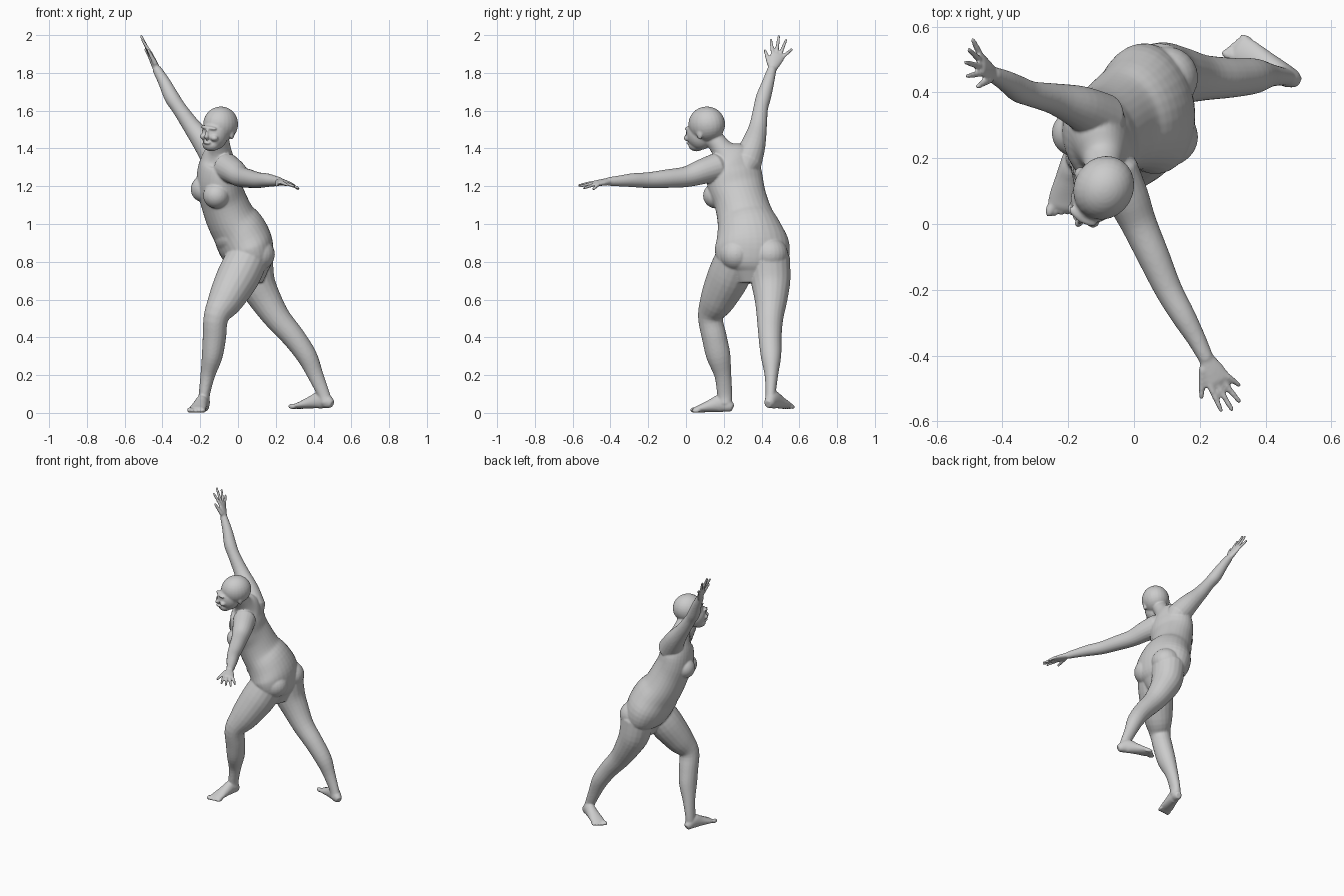
import bpy, bmesh, math
from mathutils import Vector as V, Matrix

bm = bmesh.new()


def catmull(a, b, c, d, t):
    return [0.5 * (2*q + (r-p)*t + (2*p-5*q+4*r-s)*t*t + (3*q-p-3*r+s)*t**3)
            for p, q, r, s in zip(a, b, c, d)]


def tube(secs, side0, side1=None, n=20, sub=4):
    """Loft ellipses (x, y, z, half width along side, half depth) along a smooth path."""
    secs = [s if len(s) == 5 else s + (s[3],) for s in secs]
    ext = [secs[0]] + secs + [secs[-1]]
    pts = [catmull(*ext[i:i+4], k / sub) for i in range(len(secs) - 1) for k in range(sub)]
    pts.append(list(secs[-1]))
    # rounded ends
    for e, nb in ((0, 1), (-1, -2)):
        p, q = pts[e], pts[nb]
        t = (V(p[:3]) - V(q[:3])).normalized()
        c = V(p[:3]) + t * min(p[3], p[4]) * 0.7
        cap = [*c, p[3] * 0.65, p[4] * 0.65]
        pts.insert(0, cap) if e == 0 else pts.append(cap)
    side0, side1 = V(side0), V(side1 or side0)
    rings = []
    for i, p in enumerate(pts):
        t = (V(pts[min(i+1, len(pts)-1)][:3]) - V(pts[max(i-1, 0)][:3])).normalized()
        s = side0.normalized().lerp(side1.normalized(), i / (len(pts) - 1))
        s = (s - t * s.dot(t)).normalized()
        d = t.cross(s)
        rings.append([bm.verts.new(V(p[:3]) + s * p[3] * math.cos(2*math.pi*k/n)
                                   + d * p[4] * math.sin(2*math.pi*k/n)) for k in range(n)])
    for r, q in zip(rings, rings[1:]):
        for k in range(n):
            bm.faces.new((r[k], r[(k+1) % n], q[(k+1) % n], q[k]))
    bm.faces.new(rings[0][::-1])
    bm.faces.new(rings[-1])


def blob(c, radii, fwd=(0, -1, 0), up=(0, 0, 1)):
    """Ellipsoid with radii along side, forward and up."""
    f = V(fwd).normalized()
    s = f.cross(V(up)).normalized()
    u = s.cross(f)
    m = Matrix((s, f, u)).transposed().to_4x4()
    m = Matrix.Translation(c) @ m @ Matrix.Diagonal((*radii, 1))
    bmesh.ops.create_uvsphere(bm, u_segments=24, v_segments=16, radius=1, matrix=m)


def hand(wrist, knuckle, side, tips, thumb):
    w, k, s = V(wrist), V(knuckle), V(side).normalized()
    tube([(*w, .024, .019), (*w.lerp(k, .5), .034, .017), (*k, .04, .013)], side)
    for i, tip in enumerate(tips):
        b, e = k + s * (.03 - .02 * i), V(tip)
        mid = b.lerp(e, .5)
        tube([(*b, .0105), (*mid, .0095), (*e, .0075)], side, n=10)
    b, e = w.lerp(k, .3) - s * .024, V(thumb)
    tube([(*b, .014), (*b.lerp(e, .55), .011), (*e, .008)], side, n=10)


def foot(heel, toe, lift, inner):
    h, t = V((*heel, lift)), V((*toe, lift))
    d = (t - h).normalized()
    s = d.cross(V((0, 0, 1))) * inner
    prof = [(.13, .034, .029, .032), (.3, .05, .034, .048), (.52, .038, .039, .035),
            (.74, .024, .045, .022), (.86, .018, .043, .015)]
    tube([(*(h.lerp(t, f) + V((0, 0, z))), a, b) for f, z, a, b in prof], s)
    for i in range(5):
        r = .015 if i == 0 else .0115
        blob(h.lerp(t, .93 - .025 * i) + s * (.032 - .0175 * i) + V((0, 0, r)),
             (r * .9, .024, r), d)


# torso: pelvis, waist, rib cage, neck
tube([(.07, .35, .75, .12, .09), (.065, .35, .80, .185, .12), (.043, .35, .88, .20, .143),
      (.008, .335, .96, .175, .143), (-.038, .315, 1.03, .152, .13), (-.075, .29, 1.12, .142, .122),
      (-.10, .265, 1.20, .15, .115), (-.105, .25, 1.28, .15, .105), (-.10, .235, 1.34, .125, .085),
      (-.095, .195, 1.39, .062, .06), (-.10, .15, 1.45, .05, .052)],
     (-.15, 1, 0), (-.12, .28, .13), n=32)
# breasts, belly, buttocks
blob((-.115, .16, 1.15), (.07, .07, .068), (-.6, -.8, 0))
blob((-.182, .275, 1.185), (.07, .068, .07), (-.9, -.3, 0))
blob((-.05, .31, .93), (.12, .075, .085), (-1, -.2, -.1))
blob((.10, .445, .84), (.095, .095, .09))
blob((.10, .265, .84), (.095, .09, .09))

# head: skull, face, jaw, nose, brow, lips, ears
F, U = V((-.52, -.82, -.05)).normalized(), V((.18, .05, 1))
S = F.cross(U).normalized()
blob((-.092, .11, 1.528), (.09, .1, .094), F, U)
blob((-.122, .075, 1.475), (.07, .073, .083), F, U)
blob((-.143, .058, 1.42), (.046, .045, .035), F, U)
face = V((-.126, .07, 1.47))
blob(face + F * .074 + V((0, 0, -.005)), (.013, .02, .014), F, U)
blob(face + F * .068 + V((0, 0, .014)), (.009, .014, .027), F, U)
blob(face + F * .056 + V((0, 0, .042)), (.05, .019, .011), F, U)
blob(face + F * .062 + V((-.007, 0, -.036)), (.025, .015, .008), F, U)
for k in (-1, 1):
    blob(V((-.1, .115, 1.485)) + S * k * .083, (.009, .017, .028), F, U)
    blob(face + F * .052 + S * k * .033 + V((0, 0, -.008)), (.022, .02, .017), F, U)

# raised arm
tube([(-.10, .32, 1.32, .08), (-.165, .355, 1.415, .066), (-.24, .38, 1.51, .048),
      (-.31, .395, 1.61, .039), (-.35, .41, 1.67, .04), (-.39, .435, 1.75, .032),
      (-.43, .455, 1.82, .024)], (0, 1, 0))
hand((-.43, .455, 1.82), (-.465, .487, 1.895), (-.1, 1, -.3),
     [(-.49, .56, 1.925), (-.502, .53, 1.975), (-.513, .492, 1.995), (-.507, .45, 1.975)],
     (-.475, .418, 1.92))
# outstretched arm
tube([(-.06, .16, 1.30, .075), (-.02, .08, 1.275, .066), (.015, 0, 1.25, .055),
      (.06, -.1, 1.24, .049), (.105, -.2, 1.232, .042), (.15, -.28, 1.232, .037),
      (.19, -.35, 1.228, .029), (.22, -.41, 1.225, .023)], (.87, .5, 0))
hand((.22, -.41, 1.225), (.257, -.477, 1.215), (.87, .45, -.15),
     [(.32, -.49, 1.185), (.32, -.54, 1.19), (.298, -.565, 1.20), (.265, -.567, 1.205)],
     (.205, -.527, 1.205))

# bent front leg
tube([(.05, .265, .82, .11), (.0, .225, .72, .113), (-.065, .168, .6, .094), (-.115, .13, .51, .067),
      (-.125, .15, .4, .066, .062), (-.137, .172, .3, .064, .055), (-.16, .195, .2, .045, .039),
      (-.178, .205, .1, .04, .03), (-.18, .208, .05, .036, .032)], (0, 1, 0))
foot((-.172, .26), (-.228, .02), 0, 1)
# trailing leg
tube([(.075, .44, .82, .11), (.095, .448, .7, .105, .1), (.145, .45, .6, .087, .085),
      (.21, .445, .5, .07), (.295, .445, .4, .061), (.365, .45, .3, .054),
      (.41, .452, .2, .036, .042), (.453, .448, .1, .027, .033), (.467, .445, .055, .03, .032)], (0, 1, 0))
foot((.512, .425), (.287, .55), .02, -1)

# fuse all parts into one smooth skin
bmesh.ops.recalc_face_normals(bm, faces=bm.faces)
me = bpy.data.meshes.new("figure")
bm.to_mesh(me)
bm.free()
ob = bpy.data.objects.new("standing_figure", me)
bpy.context.collection.objects.link(ob)
r = ob.modifiers.new("fuse", "REMESH")
r.mode, r.voxel_size, r.use_smooth_shade = "VOXEL", 0.005, True
s = ob.modifiers.new("soften", "SMOOTH")
s.factor, s.iterations = 0.5, 7
